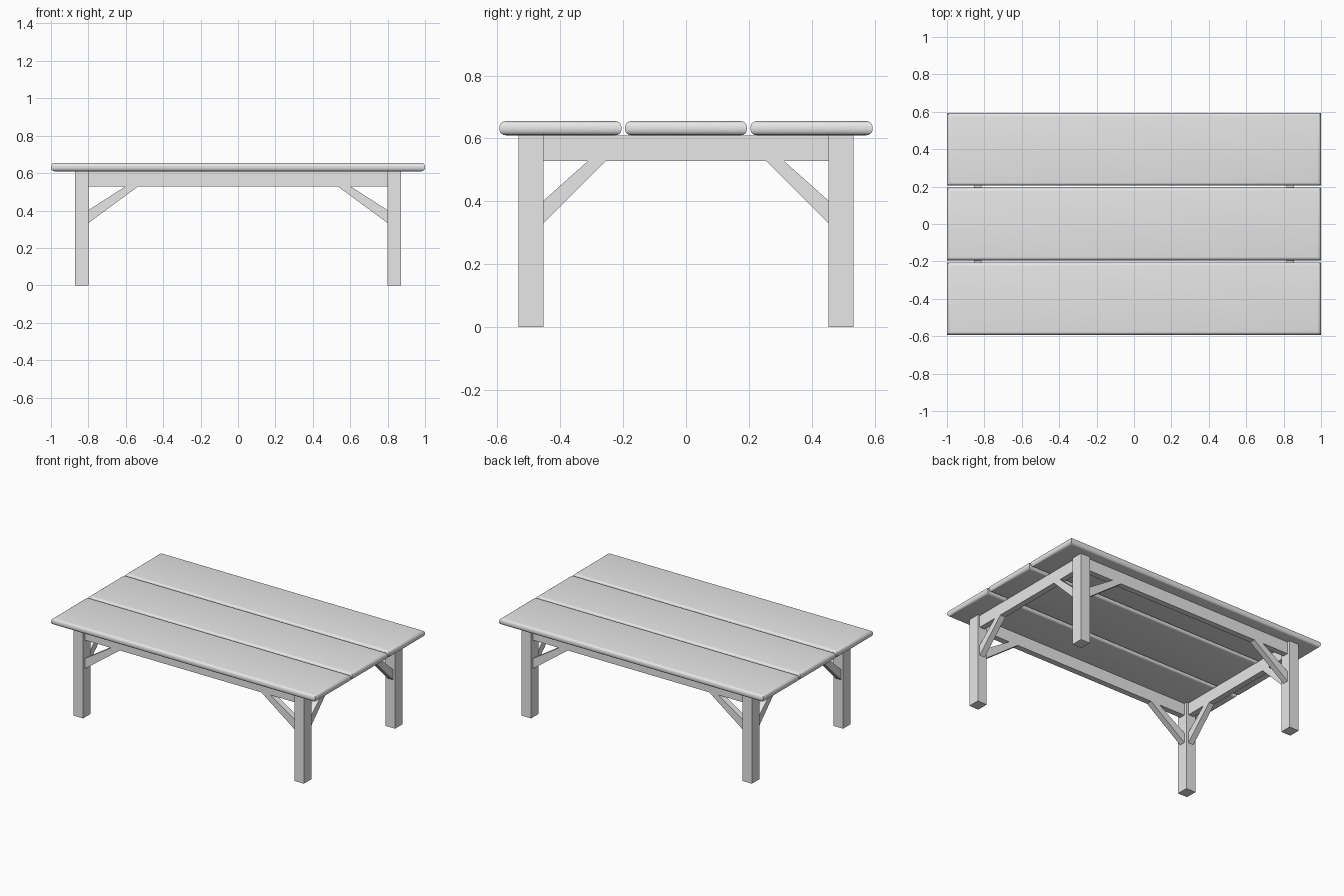
import bpy
import bmesh
import math
from mathutils import Vector

cube = bpy.data.objects.get("Cube")
if cube:
    bpy.data.objects.remove(cube, do_unlink=True)

# Single plain grey
grey = bpy.data.materials.new("plain grey")
grey.use_nodes = True
grey.diffuse_color = (0.8, 0.8, 0.8, 1)
grey.node_tree.nodes["Principled BSDF"].inputs["Base Color"].default_value = (0.8, 0.8, 0.8, 1)

SIDES = {"left": 1, "right": -1}
ENDS = {"front": -1, "back": 1}
LEG_X, LEG_Y = 0.836, 0.493      # leg centres
LEG_W, LEG_D = 0.072, 0.08       # leg section
TOP_Z, APRON_Z = 0.61, 0.528     # underside of planks and of aprons
RAIL = 0.04                      # apron and brace thickness


def finish(name, bm):
    bmesh.ops.recalc_face_normals(bm, faces=bm.faces)
    mesh = bpy.data.meshes.new(name)
    bm.to_mesh(mesh)
    bm.free()
    mesh.materials.append(grey)
    obj = bpy.data.objects.new(name, mesh)
    bpy.context.collection.objects.link(obj)
    return obj


def box(name, centre, size, rounding=0):
    bm = bmesh.new()
    bmesh.ops.create_cube(bm, size=1)
    for v in bm.verts:
        v.co = Vector(c + p * s for c, p, s in zip(centre, v.co, size))
    if rounding:
        # Round only the horizontal edges, keeping mitred corners
        rims = [e for e in bm.edges if abs(e.verts[0].co.z - e.verts[1].co.z) < 1e-5]
        bmesh.ops.bevel(bm, geom=rims, offset=rounding, segments=4,
                        profile=0.5, affect='EDGES')
    return finish(name, bm)


def brace(name, profile, place):
    """Extrude a (distance, height) profile; place maps it into the model."""
    bm = bmesh.new()
    rings = [[bm.verts.new(place(d, t, z)) for d, z in profile]
             for t in (-RAIL / 2, RAIL / 2)]
    for ring in rings:
        bm.faces.new(ring)
    n = len(profile)
    for i in range(n):
        j = (i + 1) % n
        bm.faces.new((rings[0][i], rings[0][j], rings[1][j], rings[1][i]))
    return finish(name, bm)


# Tabletop planks
for name, y in (("front", -0.399), ("middle", 0), ("back", 0.399)):
    plank = box(name + "_plank", (0, y, 0.6325), (2, 0.388, 0.045), 0.019)
    bpy.ops.object.select_all(action='DESELECT')
    plank.select_set(True)
    bpy.context.view_layer.objects.active = plank
    bpy.ops.object.shade_smooth_by_angle(angle=math.radians(40))

# Aprons between the legs
apron_mid, apron_h = (TOP_Z + APRON_Z) / 2, TOP_Z - APRON_Z
for end, sy in ENDS.items():
    box(end + "_apron", (0, sy * LEG_Y, apron_mid),
        (2 * LEG_X - LEG_W, RAIL, apron_h))
for side, sx in SIDES.items():
    box(side + "_apron", (sx * LEG_X, 0, apron_mid),
        (RAIL, 2 * LEG_Y - LEG_D, apron_h))

# Legs, each with two diagonal braces
inner_x, inner_y = LEG_X - LEG_W / 2, LEG_Y - LEG_D / 2
long_profile = ((inner_x, 0.333), (inner_x, 0.402), (0.603, APRON_Z), (0.535, APRON_Z))
short_profile = ((inner_y, 0.33), (inner_y, 0.402), (0.312, APRON_Z), (0.255, APRON_Z))
for side, sx in SIDES.items():
    for end, sy in ENDS.items():
        corner = end + "_" + side
        box(corner + "_leg", (sx * LEG_X, sy * LEG_Y, TOP_Z / 2), (LEG_W, LEG_D, TOP_Z))
        brace(corner + "_long_brace", long_profile,
              lambda d, t, z: (sx * d, sy * LEG_Y + t, z))
        brace(corner + "_short_brace", short_profile,
              lambda d, t, z: (sx * LEG_X + t, sy * d, z))
